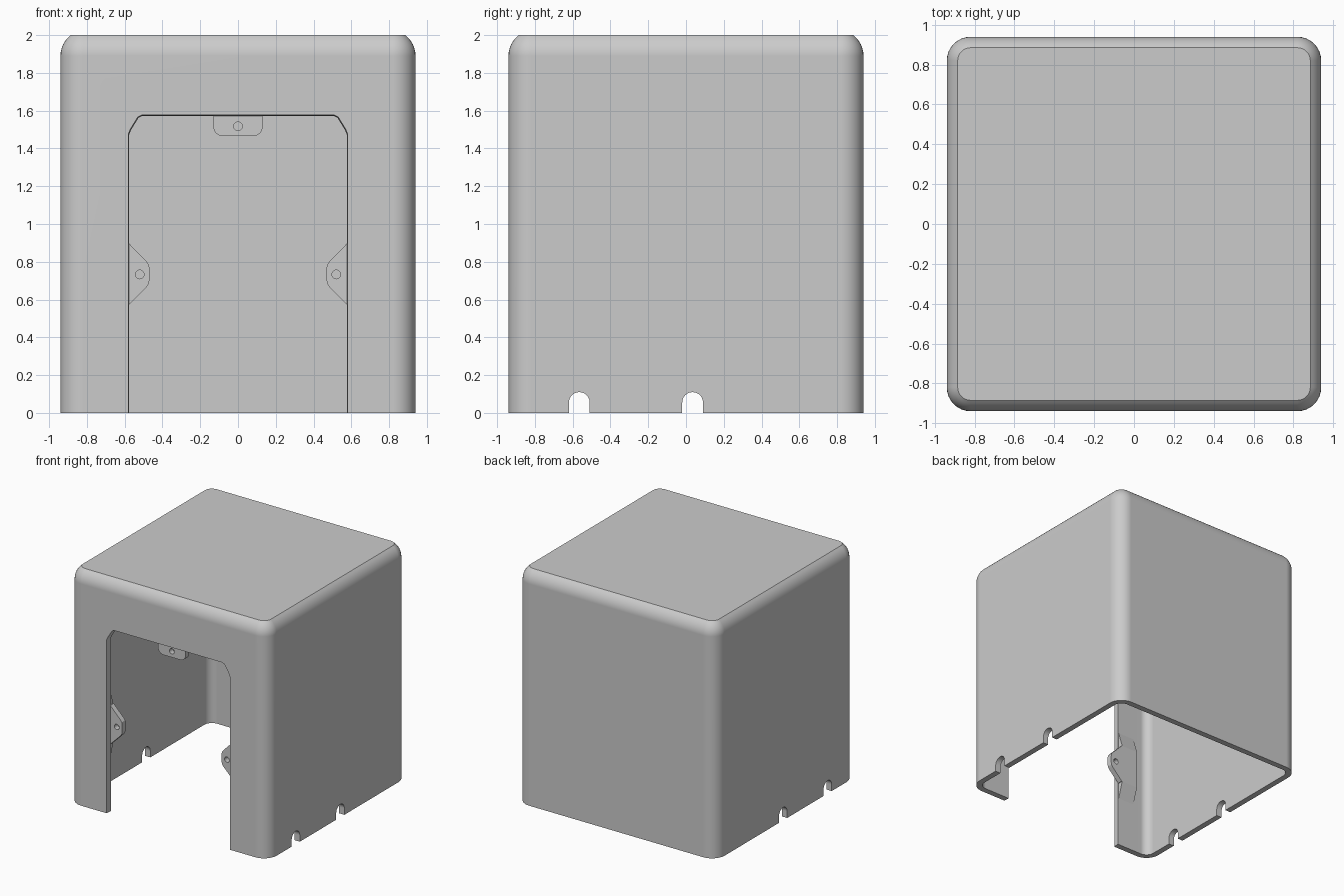
import bpy, bmesh
from math import sin, cos, pi, radians

cube = bpy.data.objects.get("Cube")
if cube:
    bpy.data.objects.remove(cube, do_unlink=True)

GREY = (0.6, 0.6, 0.6, 1)
grey = bpy.data.materials.new("plain grey")
grey.use_nodes = True
grey.diffuse_color = GREY
grey.node_tree.nodes["Principled BSDF"].inputs["Base Color"].default_value = GREY

HALF, WALL = 0.94, 0.05
INNER = -HALF + WALL          # inner face of the front wall
TAB = 0.045                   # tab thickness


def loft(name, rings):
    """Closed solid through a list of rings with equal point counts."""
    bm = bmesh.new()
    loops = [[bm.verts.new(p) for p in ring] for ring in rings]
    n = len(loops[0])
    for a, b in zip(loops, loops[1:]):
        for i in range(n):
            j = (i + 1) % n
            bm.faces.new((a[i], a[j], b[j], b[i]))
    bm.faces.new(loops[0][::-1])
    bm.faces.new(loops[-1])
    bmesh.ops.recalc_face_normals(bm, faces=bm.faces)
    mesh = bpy.data.meshes.new(name)
    bm.to_mesh(mesh)
    bm.free()
    mesh.materials.append(grey)
    obj = bpy.data.objects.new(name, mesh)
    bpy.context.collection.objects.link(obj)
    return obj


def prism_y(name, pts, y0, y1):
    return loft(name, [[(x, y, z) for x, z in pts] for y in (y0, y1)])


def arc(cx, cy, r, start, end, steps):
    return [(cx + r * cos(radians(start + (end - start) * i / steps)),
             cy + r * sin(radians(start + (end - start) * i / steps)))
            for i in range(steps + 1)]


def rounded_square(half, r, z):
    c = half - r
    corners = ((c, c, 0), (-c, c, 90), (-c, -c, 180), (c, -c, 270))
    return [(x, y, z) for cx, cy, a in corners
            for x, y in arc(cx, cy, r, a, a + 90, 8)]


def dome_box(name, half, r, bottom, top):
    """Rounded box whose upper edge curves in and meets a flat top sharply."""
    rings = [rounded_square(half, r, bottom)]
    bend, steps, size = radians(53), 6, 0.1375
    for i in range(steps + 1):
        a = bend * i / steps
        inset = size * (1 - cos(a))
        z = top - size * sin(bend) + size * sin(a)
        rings.append(rounded_square(half - inset, r - inset, z))
    return loft(name, rings)


def cut(obj, cutter):
    mod = obj.modifiers.new("cut", 'BOOLEAN')
    mod.object = cutter
    mod.operation = 'DIFFERENCE'
    mod.solver = 'EXACT'
    bpy.context.view_layer.update()
    graph = bpy.context.evaluated_depsgraph_get()
    mesh = bpy.data.meshes.new_from_object(obj.evaluated_get(graph))
    obj.modifiers.clear()
    obj.data = mesh
    bpy.data.objects.remove(cutter, do_unlink=True)


def smooth(obj):
    bpy.ops.object.select_all(action='DESELECT')
    obj.select_set(True)
    bpy.context.view_layer.objects.active = obj
    bpy.ops.object.shade_smooth_by_angle(angle=radians(25))
    mod = obj.modifiers.new("flat_walls", 'WEIGHTED_NORMAL')
    mod.keep_sharp = True


# Hollow cover, open underneath
cover = dome_box("cover", HALF, 0.12, 0, 2)
cut(cover, dome_box("cavity_cutter", HALF - WALL, 0.07, -0.2, 2 - WALL))


# Doorway with clipped upper corners and slightly tapered jambs
def doorway(w, top, y):
    half = [(w, -0.1), (w, top - 0.1), (w - 0.01, top - 0.075),
            (w - 0.05, top - 0.01), (w - 0.07, top)]
    pts = half + [(-x, z) for x, z in half[::-1]]
    return [(x, y, z) for x, z in pts]


cut(cover, loft("door_cutter", [doorway(0.582, 1.578, -HALF - 0.02),
                                doorway(0.575, 1.571, INNER + 0.02)]))

# Arched cable notches through both side walls
for y in (-0.565, 0.035):
    pts = [(y + 0.055, -0.1)] + arc(y, 0.055, 0.055, 0, 180, 12) + [(y - 0.055, -0.1)]
    cut(cover, loft("notch_cutter", [[(x, a, b) for a, b in pts] for x in (-1.2, 1.2)]))
smooth(cover)


# Screw tabs behind the doorway edge
def screw_tab(name, pts, hx, hz):
    tab = prism_y(name, pts, INNER - 0.001, INNER + TAB)
    cut(tab, prism_y("screw_hole_cutter", arc(hx, hz, 0.023, 0, 345, 23), -1, -0.7))
    smooth(tab)


side_pts = [(0.74, 0.57), (0.58, 0.57), (0.487, 0.663), (0.472, 0.685), (0.468, 0.71),
            (0.468, 0.76), (0.472, 0.785), (0.487, 0.805), (0.58, 0.9), (0.74, 0.9)]
for side, s in (("left", 1), ("right", -1)):
    screw_tab(side + "_screw_tab", [(s * x, z) for x, z in side_pts], s * 0.52, 0.733)
    # Sloping supports above and below the tab
    for end, z, dz in (("upper", 0.9, 0.14), ("lower", 0.57, -0.14)):
        tri = [(INNER, z), (INNER + TAB, z), (INNER, z + dz)]
        loft(f"{side}_{end}_tab_support",
             [[(s * x, y, h) for y, h in tri] for x in (0.585, 0.74)])

top_pts = (arc(-0.08, 1.515, 0.05, 180, 270, 6) + arc(0.08, 1.515, 0.05, 270, 360, 6)
           + [(0.13, 1.72), (-0.13, 1.72)])
screw_tab("top_screw_tab", top_pts, 0, 1.517)
